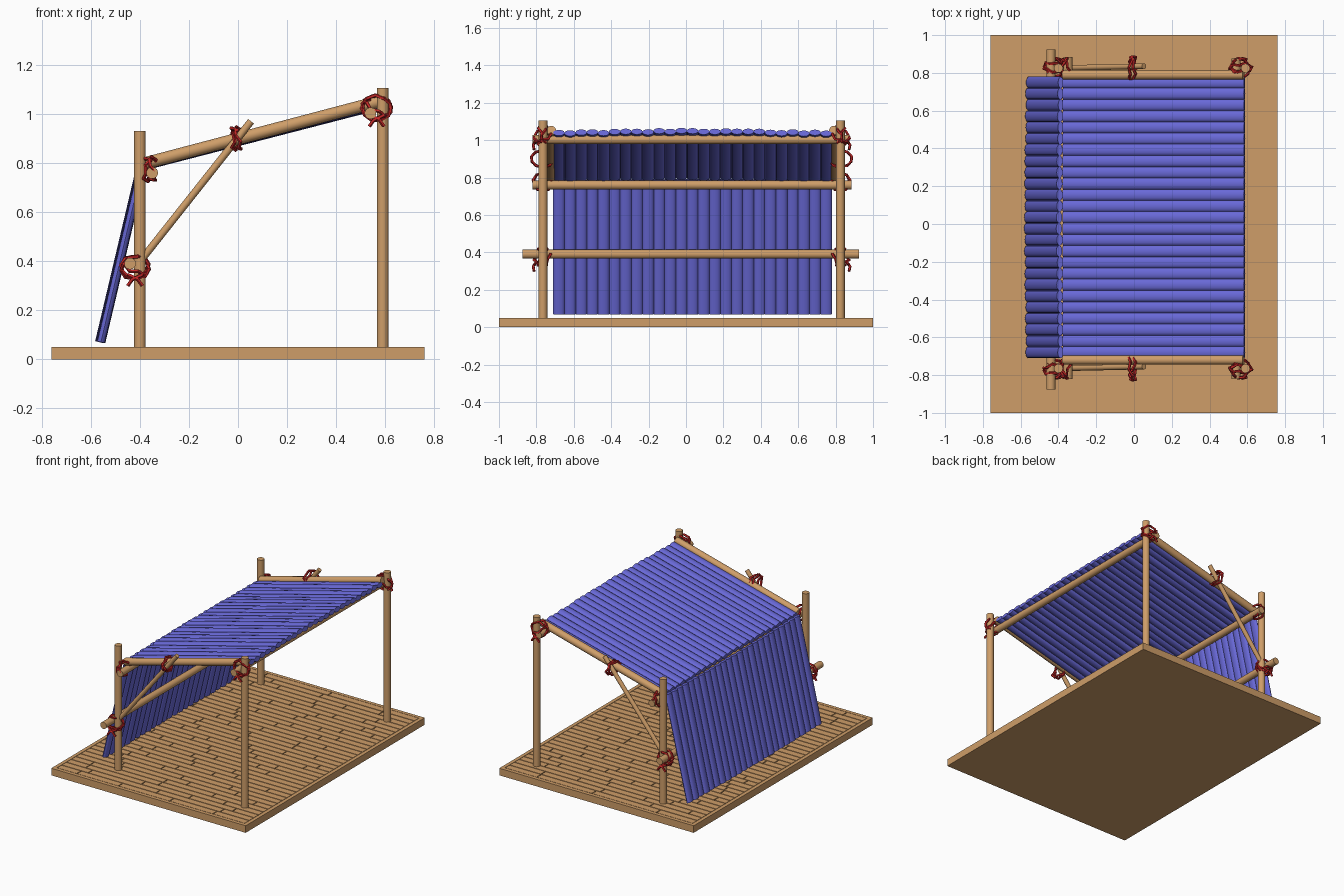
import bpy, bmesh, math, random
from mathutils import Vector, Matrix, Euler

if "Cube" in bpy.data.objects:
    bpy.data.objects.remove(bpy.data.objects["Cube"])

random.seed(4)


def material(name, rgb):
    m = bpy.data.materials.new(name)
    m.diffuse_color = (*rgb, 1)
    m.use_nodes = True
    m.node_tree.nodes["Principled BSDF"].inputs["Base Color"].default_value = m.diffuse_color
    return m


WOOD = material("wood", (0.62, 0.34, 0.14))
BLUE = material("blue_cloth", (0.14, 0.14, 0.68))
RED = material("red_rope", (0.55, 0.02, 0.02))


def finish(bm, name, mat, smooth=True):
    mesh = bpy.data.meshes.new(name)
    bm.to_mesh(mesh)
    bm.free()
    mesh.materials.append(mat)
    ob = bpy.data.objects.new(name, mesh)
    bpy.context.collection.objects.link(ob)
    if smooth:
        bpy.context.view_layer.objects.active = ob
        bpy.ops.object.select_all(action='DESELECT')
        ob.select_set(True)
        bpy.ops.object.shade_smooth_by_angle(angle=math.radians(40))
    return ob


def add_rod(bm, a, b, rx, ry, sides=12):
    # rod from a to b with an elliptical section
    a, b = Vector(a), Vector(b)
    d = b - a
    mat = (Matrix.Translation((a + b) / 2) @ d.to_track_quat('Z', 'Y').to_matrix().to_4x4()
           @ Matrix.Diagonal((rx, ry, d.length, 1)))
    bmesh.ops.create_cone(bm, cap_ends=True, segments=sides, radius1=1, radius2=1,
                          depth=1, matrix=mat)


def pole(name, a, b, r):
    bm = bmesh.new()
    add_rod(bm, a, b, r, r, 14)
    finish(bm, name, WOOD)


def add_box(bm, x0, x1, y0, y1, z0, z1):
    mat = (Matrix.Translation(((x0 + x1) / 2, (y0 + y1) / 2, (z0 + z1) / 2))
           @ Matrix.Diagonal((x1 - x0, y1 - y0, z1 - z0, 1)))
    bmesh.ops.create_cube(bm, size=1, matrix=mat)


# floor slab with a rim
bm = bmesh.new()
add_box(bm, -0.76, 0.76, -1, 1, 0, 0.044)
for s in (-1, 1):
    add_box(bm, *sorted((s * 0.735, s * 0.76)), -1, 1, 0.044, 0.05)
    add_box(bm, -0.735, 0.735, *sorted((s * 0.975, s)), 0.044, 0.05)
finish(bm, "floor_base", WOOD, False)

# staggered floor planks with narrow gaps
bm = bmesh.new()
ROWS, GAP = 37, 0.003
step = 1.95 / ROWS
for i in range(ROWS):
    y = -0.975 + i * step
    x = -0.735
    first = True
    while x < 0.735:
        end = x + (random.uniform(0.08, 0.4) if first else random.uniform(0.3, 0.55))
        if end > 0.65:
            end = 0.735
        add_box(bm, x + GAP, end - GAP, y + GAP, y + step - GAP, 0.044, 0.05)
        x, first = end, False
finish(bm, "floor_planks", WOOD, False)

# poles on both sides (frame is centred on y = 0.03)
YC = 0.03
for s, side in ((-1, "front"), (1, "back")):
    y = YC + s * 0.795
    yr = YC + s * 0.755 + 0.005
    pole(side + "_short_post", (-0.4, y, 0.045), (-0.4, y, 0.93), 0.024)
    pole(side + "_tall_post", (0.59, y, 0.045), (0.59, y, 1.105), 0.024)
    pole(side + "_roof_rail", (-0.375, yr, 0.80), (0.58, yr, 1.052), 0.025)
    pole(side + "_brace", (-0.41, y, 0.385), (0.053, y + 0.01, 0.97), 0.015)

# cross beams
pole("eave_beam", (-0.35, -0.82, 0.76), (-0.35, 0.885, 0.76), 0.024)
pole("ridge_beam", (0.54, -0.82, 1.003), (0.54, 0.875, 1.003), 0.024)
pole("low_beam", (-0.44, -0.875, 0.39), (-0.44, 0.925, 0.39), 0.024)

# ribbed roof and sloping wall
roof, wall = bmesh.new(), bmesh.new()
N = 25
w = 1.488 / N
for i in range(N):
    y = -0.709 + (i + 0.5) * w
    j = random.uniform(-0.003, 0.003)
    lift = 0.01 * math.sin(math.pi * (i + 0.5) / N) ** 2 + j
    add_rod(roof, (-0.375, y, 0.79 + lift), (0.585, y, 1.038 + lift), w * 0.52, 0.016)
    add_rod(wall, (-0.558 - lift * 0.7, y, 0.07), (-0.388 - lift * 0.7, y, 0.79),
            w * 0.52, 0.016)
finish(roof, "roof_strips", BLUE)
finish(wall, "wall_strips", BLUE)


def add_tube(bm, pts, r, closed):
    # five-sided rope along a list of points
    n = len(pts)
    rings = []
    for i, p in enumerate(pts):
        nxt = pts[(i + 1) % n] if closed or i < n - 1 else p
        prv = pts[i - 1] if closed or i > 0 else p
        t = (nxt - prv).normalized()
        u = t.cross(Vector((0.31, 0.87, 0.38))).normalized()
        v = t.cross(u)
        rings.append([bm.verts.new(p + r * (u * math.cos(k * math.tau / 5)
                                            + v * math.sin(k * math.tau / 5)))
                      for k in range(5)])
    for i in range(n if closed else n - 1):
        a, b = rings[i], rings[(i + 1) % n]
        for k in range(5):
            bm.faces.new((a[k], a[(k + 1) % 5], b[(k + 1) % 5], b[k]))
    if not closed:
        bm.faces.new(rings[0])
        bm.faces.new(rings[-1][::-1])
    bmesh.ops.recalc_face_normals(bm, faces=bm.faces[:])


# rope lashings: centre x, z, then loops of (radius a, radius b, tilt in degrees)
LASHINGS = {
    "eave": (-0.36, 0.775, [(0.05, 0.052, (0, 68, 15)), (0.05, 0.05, (0, 105, -20))], False),
    "low": (-0.42, 0.375, [(0.058, 0.05, (65, 10, 0)), (0.058, 0.05, (115, -15, 12)),
                           (0.05, 0.05, (20, 20, 0))], True),
    "brace": (-0.008, 0.9, [(0.046, 0.062, (0, 72, 8)), (0.046, 0.06, (0, 100, -8))], False),
    "ridge": (0.565, 1.025, [(0.06, 0.055, (70, 0, 0)), (0.06, 0.052, (110, 15, 0)),
                             (0.055, 0.05, (15, 30, 0))], True),
}
for s, side in ((-1, "front"), (1, "back")):
    for name, (cx, cz, loops, tails) in LASHINGS.items():
        bm = bmesh.new()
        c = Vector((cx, YC + s * 0.797, cz))
        for a, b, tilt in loops:
            rot = Euler([math.radians(t) for t in tilt]).to_matrix()
            pts = []
            for k in range(10):
                t = k * math.tau / 10
                p = rot @ Vector((a * math.cos(t), b * math.sin(t), 0.006 * (-1) ** k))
                pts.append(c + Vector((p.x, -s * p.y, p.z)))
            add_tube(bm, pts, 0.008, True)
        if tails:
            # loose rope ends
            for dx in (-0.03, 0.03):
                add_tube(bm, [c + Vector((-dx, s * 0.035, -0.03)),
                              c + Vector((dx * 0.4, s * 0.05, -0.05)),
                              c + Vector((dx, s * 0.045, -0.075))], 0.008, False)
        finish(bm, f"{side}_{name}_rope", RED, False)
